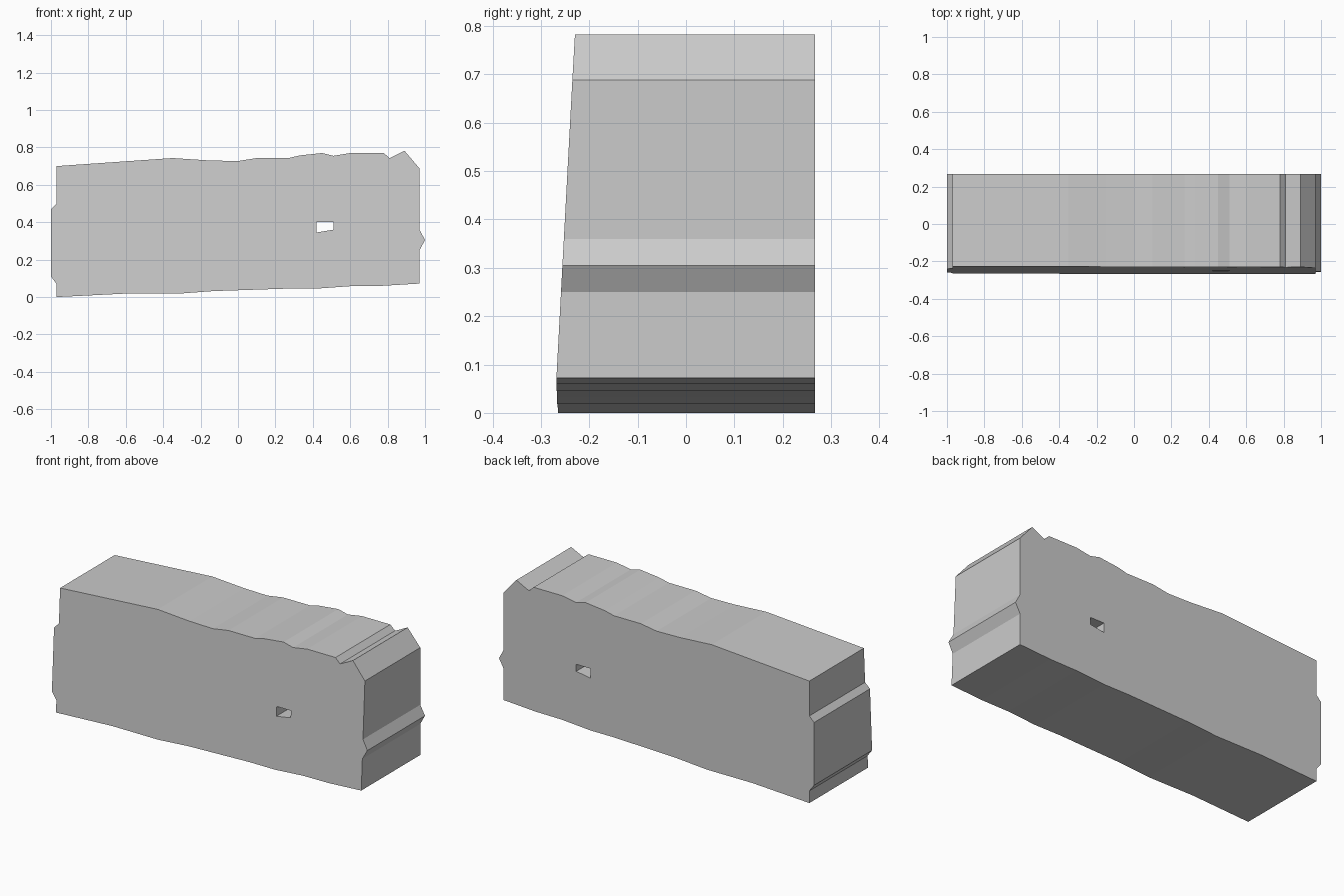
import bpy, bmesh

if "Cube" in bpy.data.objects:
    bpy.data.objects.remove(bpy.data.objects["Cube"])

# Front outline of the slab (x, z), anticlockwise from the lower left corner
outline = [
    (-0.97, 0), (-0.61, 0.018), (-0.32, 0.018), (-0.13, 0.032), (0.26, 0.045),
    (0.42, 0.045), (0.60, 0.058), (0.77, 0.06), (0.97, 0.072),
    (0.97, 0.25), (1.0, 0.305), (0.97, 0.36), (0.97, 0.688),
    (0.89, 0.782), (0.81, 0.742), (0.78, 0.77), (0.60, 0.77), (0.51, 0.755),
    (0.45, 0.77), (0.33, 0.757), (0.27, 0.743), (0.10, 0.743), (0, 0.727),
    (-0.15, 0.73), (-0.35, 0.743), (-0.97, 0.70),
    (-0.97, 0.50), (-1.0, 0.47), (-1.0, 0.11), (-0.97, 0.07),
]
# Small opening running right through the slab
opening = [(0.42, 0.40), (0.51, 0.40), (0.51, 0.36), (0.42, 0.345)]
BACK = 0.267


def front_y(x, z):
    """Front face leans back slightly towards the top."""
    return -0.268 + 0.0535 * (z - 0.07) - 0.0035 * (x - 0.97)


def add_loop(bm, points):
    verts = [bm.verts.new((x, BACK, z)) for x, z in points]
    return [bm.edges.new((verts[i - 1], verts[i])) for i in range(len(verts))]


# Back face with its opening
bm = bmesh.new()
edges = add_loop(bm, outline) + add_loop(bm, opening)
bmesh.ops.triangle_fill(bm, use_beauty=True, use_dissolve=False,
                        edges=edges, normal=(0, 1, 0))

# Extrude forward onto the leaning front plane
result = bmesh.ops.extrude_face_region(bm, geom=bm.faces[:], use_keep_orig=True)
for v in result["geom"]:
    if isinstance(v, bmesh.types.BMVert):
        v.co.y = front_y(v.co.x, v.co.z)
bmesh.ops.recalc_face_normals(bm, faces=bm.faces[:])

mesh = bpy.data.meshes.new("stone_block")
bm.to_mesh(mesh)
bm.free()
block = bpy.data.objects.new("stone_block", mesh)
bpy.context.collection.objects.link(block)
